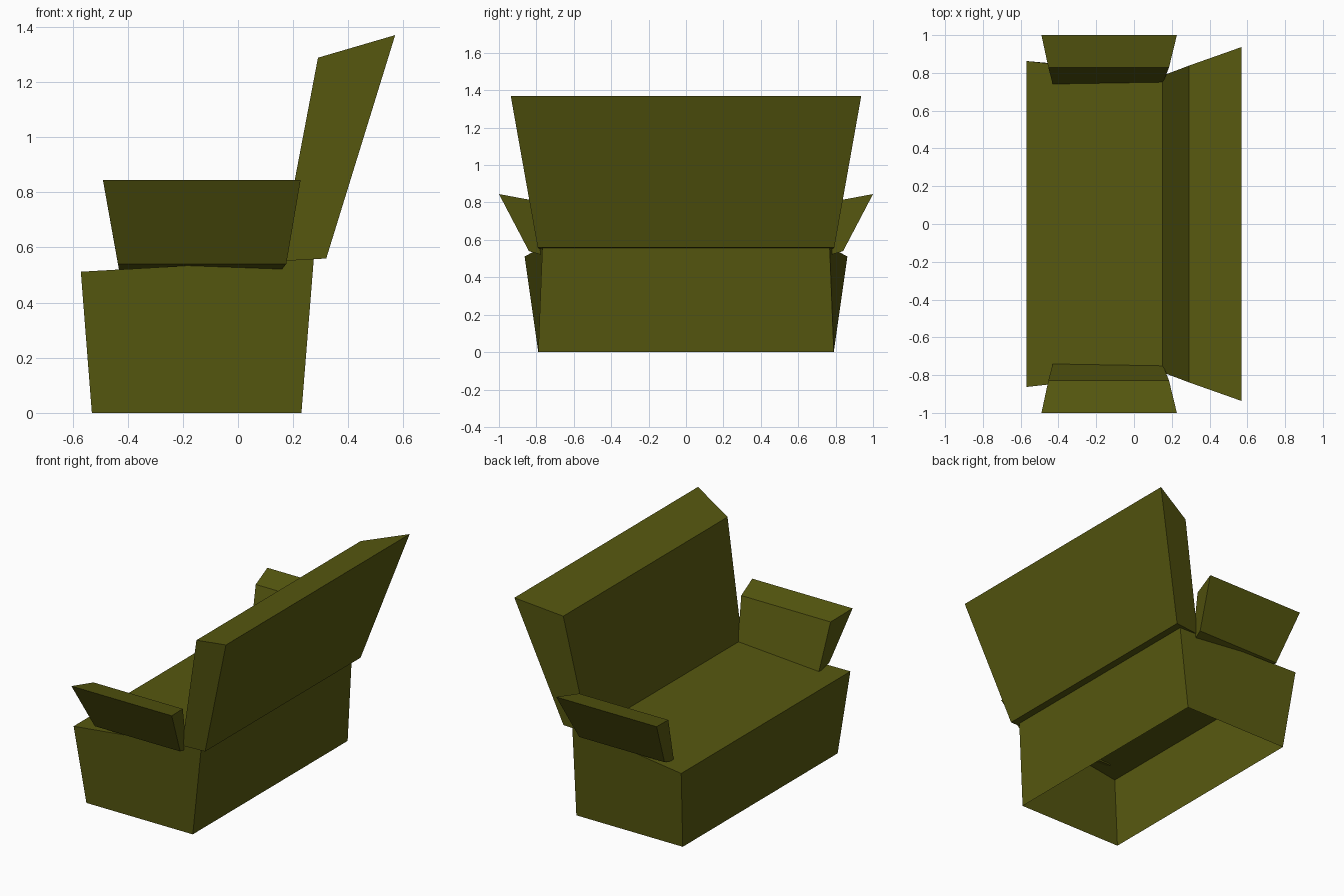
import bpy

if "Cube" in bpy.data.objects:
    bpy.data.objects.remove(bpy.data.objects["Cube"])

# one flat upholstery colour
olive = bpy.data.materials.new("olive upholstery")
olive.diffuse_color = (0.095, 0.098, 0.005, 1)
olive.use_nodes = True
olive.node_tree.nodes["Principled BSDF"].inputs["Base Color"].default_value = olive.diffuse_color


def block(name, low, high, open_bottom=False):
    """Six-sided block from a lower and an upper ring of four corners."""
    faces = [(4, 5, 6, 7)] + [(i, (i + 1) % 4, (i + 1) % 4 + 4, i + 4) for i in range(4)]
    if not open_bottom:
        faces.append((3, 2, 1, 0))
    mesh = bpy.data.meshes.new(name)
    mesh.from_pydata(low + high, [], faces)
    mesh.materials.append(olive)
    ob = bpy.data.objects.new(name, mesh)
    bpy.context.collection.objects.link(ob)
    return ob


def ring(front, back):
    """Symmetric ring: front and back are (x, half width, z)."""
    (fx, fy, fz), (bx, by, bz) = front, back
    return [(fx, -fy, fz), (bx, -by, bz), (bx, by, bz), (fx, fy, fz)]


# flared seat base, hollow underneath
block("seat_base",
      ring((-0.53, 0.79, 0), (0.23, 0.79, 0)),
      ring((-0.57, 0.863, 0.512), (0.275, 0.768, 0.56)), open_bottom=True)

# reclined backrest, widening upwards
block("backrest",
      ring((0.15, 0.785, 0.55), (0.32, 0.793, 0.56)),
      ring((0.29, 0.838, 1.288), (0.57, 0.937, 1.37)))

# outward leaning armrest, mirrored to the other end
arm = block("armrests",
            [(-0.435, -0.84, 0.54), (0.175, -0.84, 0.54), (0.15, -0.738, 0.51), (-0.43, -0.738, 0.51)],
            [(-0.49, -1.0, 0.845), (0.227, -1.0, 0.845), (0.185, -0.828, 0.813), (-0.453, -0.828, 0.813)])
arm.modifiers.new("other_side", 'MIRROR').use_axis = (False, True, False)
